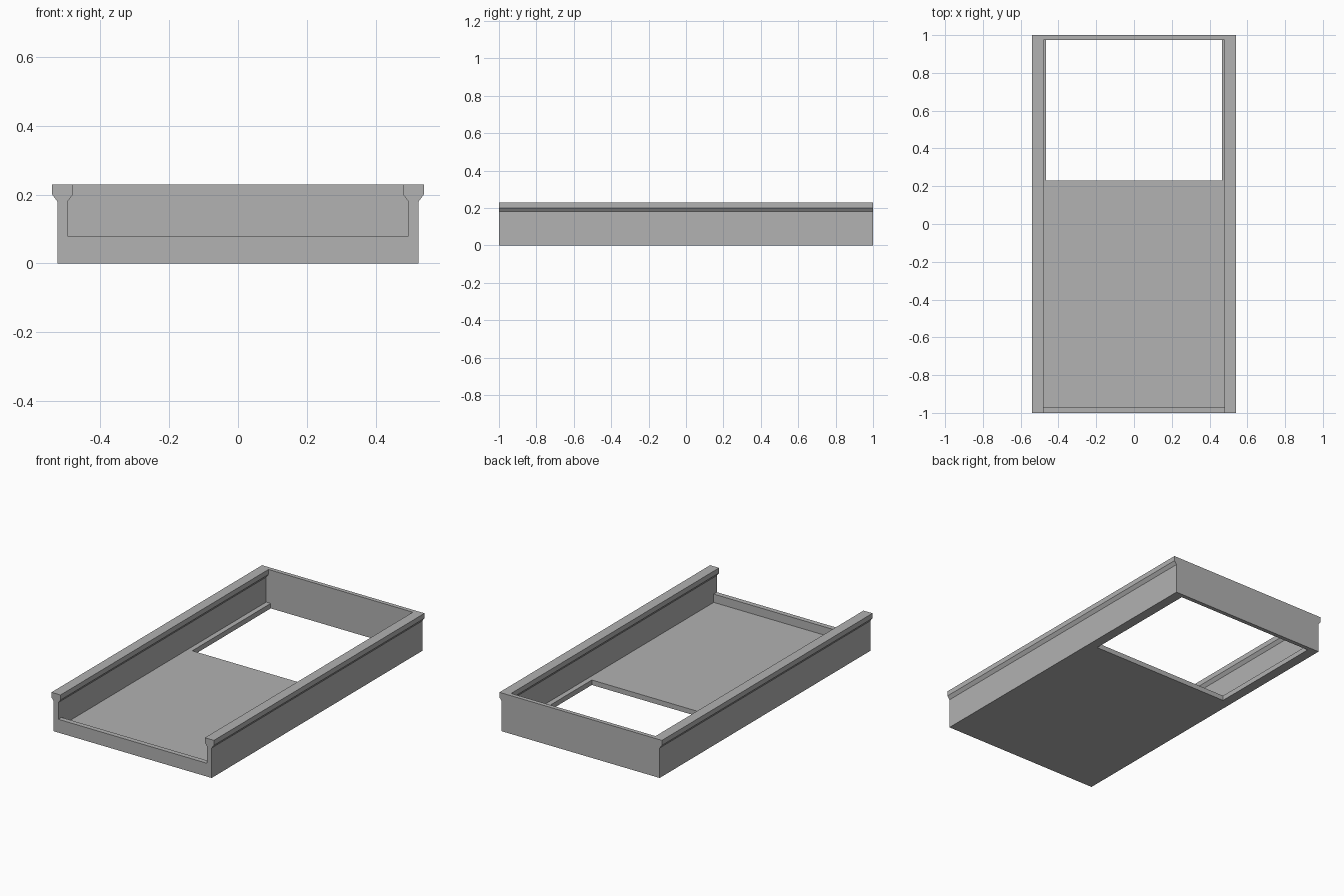
import bpy
import bmesh

default = bpy.data.objects.get("Cube")
if default:
    bpy.data.objects.remove(default, do_unlink=True)

grey = bpy.data.materials.new("plain grey")
grey.use_nodes = True
colour = (0.445, 0.445, 0.445, 1)
grey.diffuse_color = colour
grey.node_tree.nodes["Principled BSDF"].inputs["Base Color"].default_value = colour


def extrude_profile(name, half, y0, y1):
    """Mirror a right-hand (x, z) profile across x = 0 and extrude it along y."""
    ring = half + [(-x, z) for x, z in reversed(half)]
    bm = bmesh.new()
    face = bm.faces.new([bm.verts.new((x, y0, z)) for x, z in ring])
    grown = bmesh.ops.extrude_face_region(bm, geom=[face])["geom"]
    verts = [g for g in grown if isinstance(g, bmesh.types.BMVert)]
    bmesh.ops.translate(bm, verts=verts, vec=(0, y1 - y0, 0))
    bmesh.ops.recalc_face_normals(bm, faces=bm.faces)
    mesh = bpy.data.meshes.new(name)
    bm.to_mesh(mesh)
    bm.free()
    mesh.materials.append(grey)
    obj = bpy.data.objects.new(name, mesh)
    bpy.context.collection.objects.link(obj)
    return obj


def cavity(bottom):
    """Interior section: straight walls that step in under the rails."""
    return [(0.495, bottom), (0.495, 0.18), (0.48, 0.2), (0.48, 0.3)]


# Outer body with flared top rails
tray = extrude_profile("tray", [(0.525, 0), (0.525, 0.18), (0.54, 0.2), (0.54, 0.23)], -1, 1)

# Cavity, lowered front opening and floor window
cutters = [
    extrude_profile("cavity_cutter", cavity(0.03), -0.97, 0.975),
    extrude_profile("front_opening_cutter", cavity(0.08), -1.1, -0.9),
    extrude_profile("floor_window_cutter", [(0.465, -0.1), (0.465, 0.1)], 0.23, 0.975),
]
for cutter in cutters:
    cutter.hide_render = True
    cut = tray.modifiers.new(cutter.name, "BOOLEAN")
    cut.operation = "DIFFERENCE"
    cut.solver = "EXACT"
    cut.object = cutter

# Bake the cuts and discard the cutters
bpy.context.view_layer.update()
evaluated = tray.evaluated_get(bpy.context.evaluated_depsgraph_get())
baked = bpy.data.meshes.new_from_object(evaluated)
tray.modifiers.clear()
tray.data = baked
for cutter in cutters:
    bpy.data.objects.remove(cutter, do_unlink=True)
